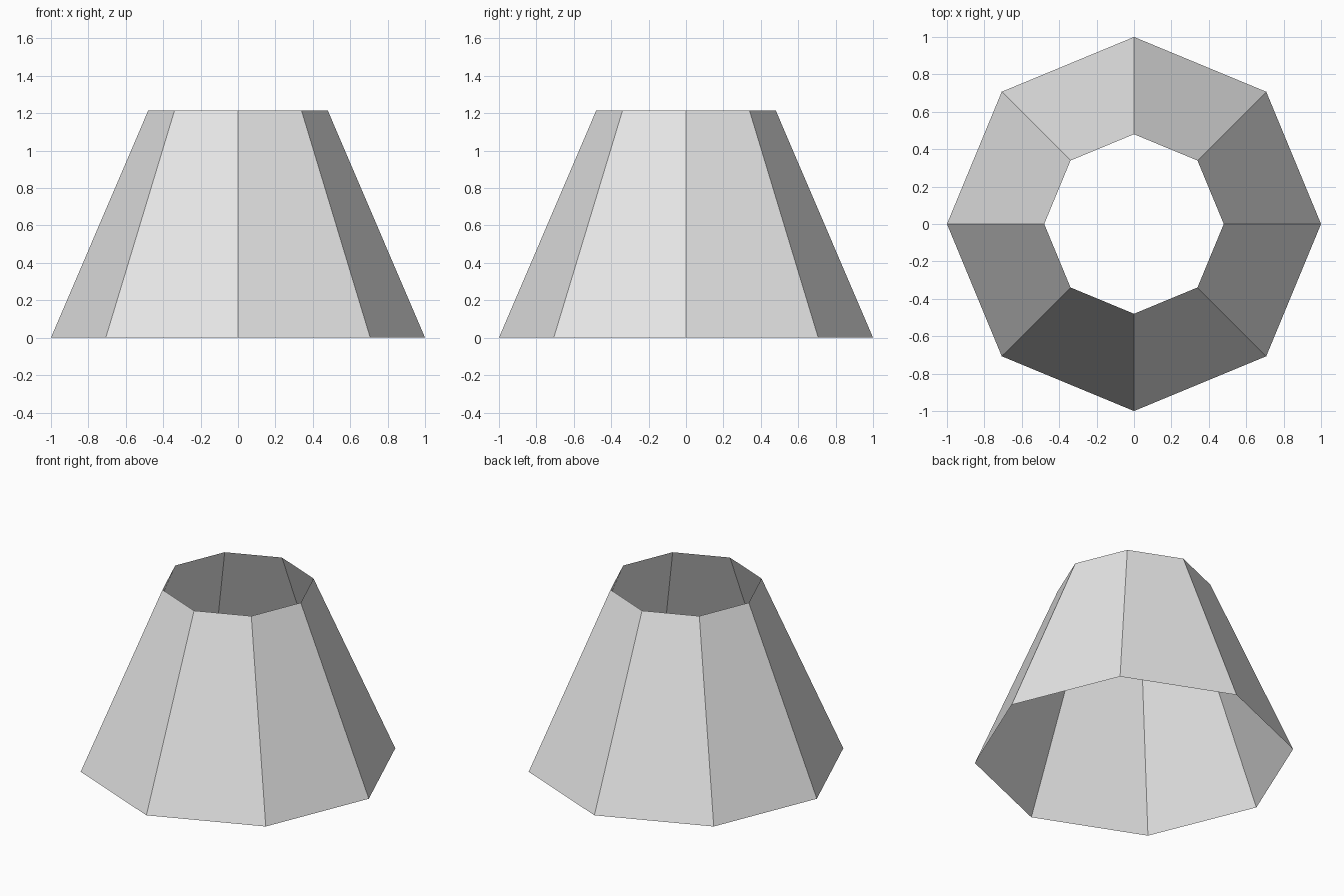
import bpy
import bmesh

cube = bpy.data.objects.get("Cube")
if cube:
    bpy.data.objects.remove(cube, do_unlink=True)

SIDES = 8
BASE_RADIUS = 1.0
TOP_RADIUS = 0.48
HEIGHT = 1.215


def make_material(name, colour):
    mat = bpy.data.materials.new(name)
    mat.use_nodes = True
    mat.diffuse_color = colour
    mat.node_tree.nodes["Principled BSDF"].inputs["Base Color"].default_value = colour
    return mat


# Open tapered shell: eight flat sides, no caps, corners on the axes
bm = bmesh.new()
bmesh.ops.create_cone(bm, cap_ends=False, segments=SIDES,
                      radius1=BASE_RADIUS, radius2=TOP_RADIUS, depth=HEIGHT)
bmesh.ops.translate(bm, verts=bm.verts, vec=(0, 0, HEIGHT / 2))

# Turn every side outward
bm.normal_update()
inward = [f for f in bm.faces if f.normal.dot(f.calc_center_median()) < 0]
bmesh.ops.reverse_faces(bm, faces=inward)

mesh = bpy.data.meshes.new("tapered_shell")
bm.to_mesh(mesh)
bm.free()

mesh.materials.append(make_material("light grey", (0.8, 0.8, 0.8, 1.0)))
shell = bpy.data.objects.new("tapered_shell", mesh)
bpy.context.collection.objects.link(shell)
